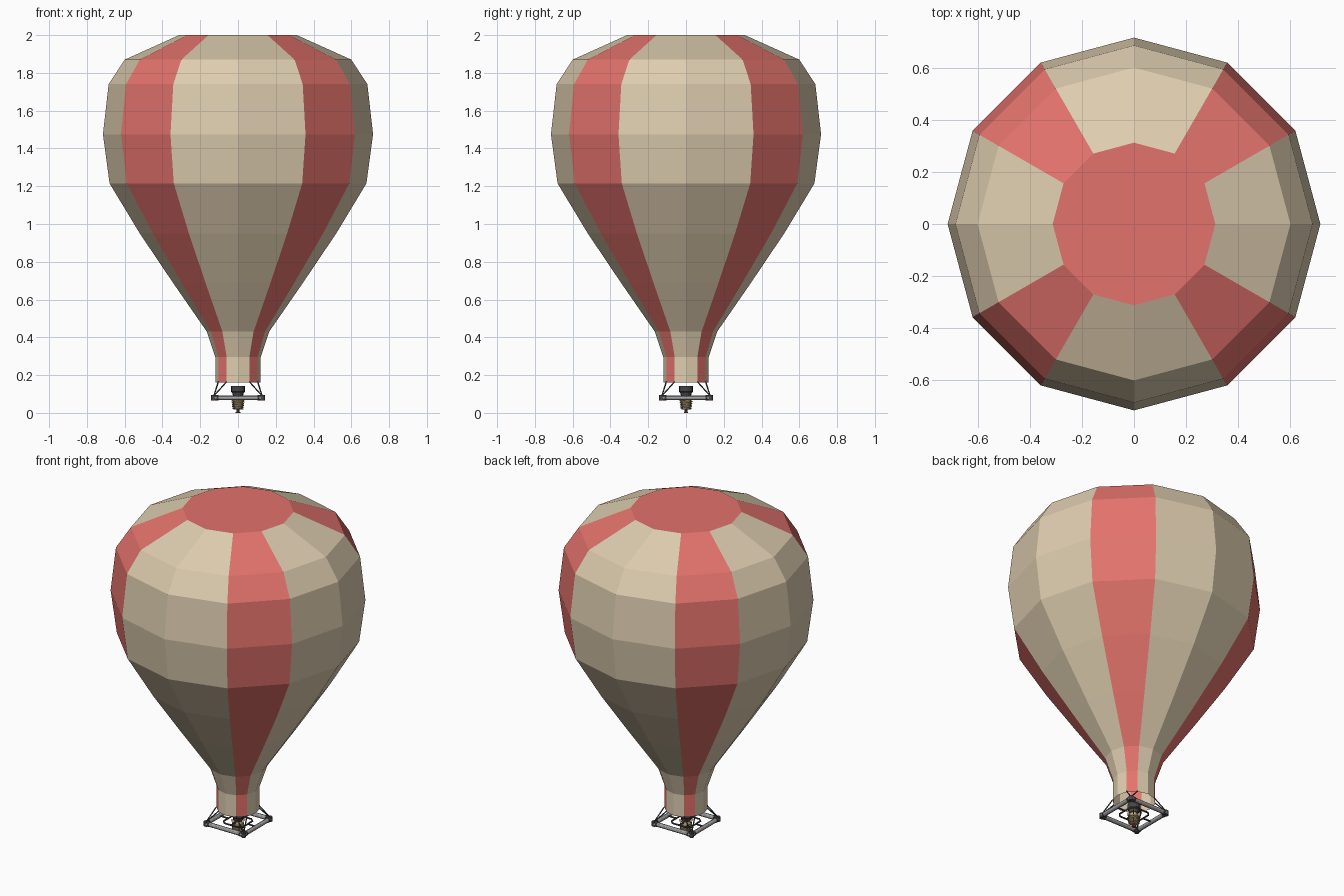
import bpy, bmesh
from math import pi, sin, cos
from mathutils import Vector

if "Cube" in bpy.data.objects:
    bpy.data.objects.remove(bpy.data.objects["Cube"])


def material(name, rgb):
    m = bpy.data.materials.new(name)
    m.diffuse_color = (*rgb, 1)
    m.use_nodes = True
    m.node_tree.nodes["Principled BSDF"].inputs["Base Color"].default_value = m.diffuse_color
    return m


cream = material("cream_fabric", (0.73, 0.61, 0.43))
red = material("red_fabric", (0.77, 0.17, 0.15))
dark = material("dark_metal", (0.06, 0.06, 0.06))
steel = material("steel", (0.35, 0.35, 0.36))
brass = material("brass", (0.55, 0.42, 0.18))
valve_red = material("valve_red", (0.5, 0.03, 0.03))


def lathe(name, profile, mats, n=12, cap_bottom=False, cap_top=True, pick=None, cap_mat=0):
    """Revolve (radius, z) points around the z axis, listed bottom to top."""
    bm = bmesh.new()
    rings = [[bm.verts.new((r * cos(2 * pi * k / n), r * sin(2 * pi * k / n), z))
              for k in range(n)] for r, z in profile]
    for lo, hi in zip(rings, rings[1:]):
        for k in range(n):
            j = (k + 1) % n
            f = bm.faces.new((lo[k], lo[j], hi[j], hi[k]))
            f.material_index = pick(k) if pick else 0
    if cap_top:
        bm.faces.new(rings[-1]).material_index = cap_mat
    if cap_bottom:
        bm.faces.new(rings[0][::-1])
    me = bpy.data.meshes.new(name)
    bm.to_mesh(me)
    bm.free()
    for m in mats:
        me.materials.append(m)
    ob = bpy.data.objects.new(name, me)
    bpy.context.collection.objects.link(ob)
    return ob


def rod(name, a, b, r, mat, n=10):
    a, b = Vector(a), Vector(b)
    d = b - a
    bpy.ops.mesh.primitive_cylinder_add(vertices=n, radius=r, depth=d.length, location=(a + b) / 2)
    ob = bpy.context.object
    ob.rotation_euler = d.to_track_quat('Z', 'Y').to_euler()
    ob.name = name
    ob.data.materials.append(mat)
    bpy.ops.object.shade_smooth_by_angle()
    return ob


def tube(name, pts, r, mat, cyclic=False):
    cu = bpy.data.curves.new(name, 'CURVE')
    cu.dimensions = '3D'
    cu.bevel_depth = r
    cu.bevel_resolution = 1
    cu.use_fill_caps = True
    sp = cu.splines.new('POLY')
    sp.points.add(len(pts) - 1)
    for p, co in zip(sp.points, pts):
        p.co = (*co, 1)
    sp.use_cyclic_u = cyclic
    cu.materials.append(mat)
    ob = bpy.data.objects.new(name, cu)
    bpy.context.collection.objects.link(ob)
    return ob


# Envelope: twelve flat gores, red on the four diagonals, red crown, open mouth
lathe("envelope",
      [(0.12, 0.16), (0.12, 0.295), (0.165, 0.43), (0.345, 0.69), (0.52, 0.95),
       (0.68, 1.215), (0.715, 1.475), (0.685, 1.74), (0.60, 1.87), (0.312, 2.0)],
      [cream, red], pick=lambda k: 1 if k % 3 == 1 else 0, cap_mat=1)

# Square load frame with corner joints, collars and paired cables to the mouth
Z, C = 0.08, 0.128
corners = [(C, C), (-C, C), (-C, -C), (C, -C)]
for i, (x, y) in enumerate(corners):
    nx, ny = corners[(i + 1) % 4]
    rod(f"frame_bar_{i}", (x, y, Z), (nx, ny, Z), 0.013, steel, 12)
    rod(f"corner_post_{i}", (x, y, Z - 0.014), (x, y, Z + 0.014), 0.014, dark, 12)
    d = Vector((nx - x, ny - y, 0)).normalized()
    for s, (px, py) in ((1, (x, y)), (-1, (nx, ny))):
        p = Vector((px, py, Z)) + d * s * 0.02
        rod(f"frame_collar_{i}", p - d * 0.005, p + d * 0.005, 0.0155, dark, 12)
    base = (pi / 4 + i * pi / 2)
    for s in (-1, 1):
        a = base + s * pi / 12
        rod(f"cable_{i}", (x, y, Z + 0.01), (0.12 * cos(a), 0.12 * sin(a), 0.165), 0.0035, dark, 6)

# Gimbal: inner square loop held by pins
g = 0.066
tube("gimbal_loop", [(g, g * .7, Z), (g * .7, g, Z), (-g * .7, g, Z), (-g, g * .7, Z),
                     (-g, -g * .7, Z), (-g * .7, -g, Z), (g * .7, -g, Z), (g, -g * .7, Z)],
     0.005, dark, True)
for s in (-1, 1):
    rod("gimbal_outer_pin", (s * g, 0, Z), (s * C, 0, Z), 0.005, dark, 8)
    rod("gimbal_inner_pin", (0, s * 0.02, Z), (0, s * g, Z), 0.005, dark, 8)

# Burner: open can on top, core, brass coil, valve at the bottom
burner = lathe("burner_can", [(0.026, 0.085), (0.030, 0.105), (0.036, 0.112), (0.036, 0.142),
                              (0.032, 0.142), (0.030, 0.112)], [dark], 16, True)
lathe("burner_core", [(0.018, 0.018), (0.025, 0.03), (0.027, 0.07), (0.022, 0.088)],
      [brass], 16, True)
turns, steps = 5, 16
tube("burner_coil",
     [((0.026 + 0.006 * t) * cos(2 * pi * turns * t), (0.026 + 0.006 * t) * sin(2 * pi * turns * t),
       0.02 + 0.048 * t) for t in (k / (turns * steps) for k in range(turns * steps + 1))],
     0.0035, brass)
for k in range(4):
    a = k * pi / 2 + pi / 4
    rod("coil_strut", (0.029 * cos(a), 0.029 * sin(a), 0.018),
        (0.034 * cos(a), 0.034 * sin(a), 0.095), 0.0025, dark, 6)
lathe("fuel_inlet", [(0.007, 0.006), (0.007, 0.02)], [dark], 10, True)
lathe("valve_knob", [(0.012, 0.0), (0.012, 0.006)], [valve_red], 10, True)
